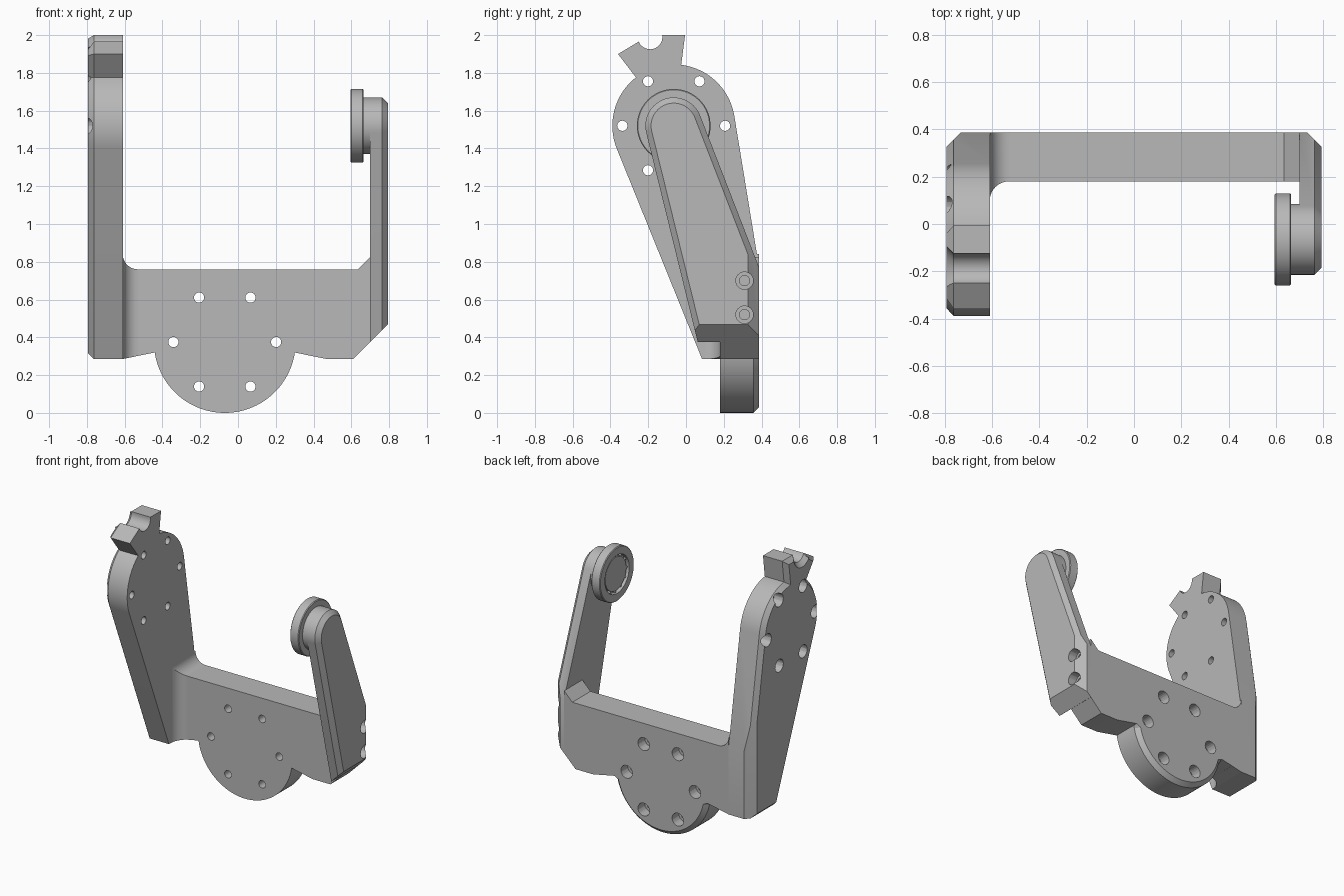
import bpy, bmesh, math
from mathutils import Vector

if "Cube" in bpy.data.objects:
    bpy.data.objects.remove(bpy.data.objects["Cube"], do_unlink=True)

grey = bpy.data.materials.new("machined grey")
grey.use_nodes = True
GREY = (0.48, 0.48, 0.48, 1)
grey.diffuse_color = GREY
grey.node_tree.nodes["Principled BSDF"].inputs["Base Color"].default_value = GREY

PIVOT = (-0.065, 1.52)      # arm pivot in y, z
HUB = (-0.07, 0.375)        # base disc centre in x, z
SIDE = 0.793                # outer faces of both arms
BACK = 0.387                # back face of the frame


def place(axis, u, v, h):
    """Profile point u, v at height h along the axis."""
    return Vector((h, u, v)) if axis == "X" else Vector((u, h, v))


def arc(c, r, start, end, n):
    """Points on an arc, angles in degrees."""
    angles = [math.radians(start + (end - start) * i / n) for i in range(n + 1)]
    return [(c[0] + r * math.cos(a), c[1] + r * math.sin(a)) for a in angles]


def tangent(c, r, p, side):
    """Angle at which the line from p touches a circle."""
    d = Vector(p) - Vector(c)
    return math.degrees(math.atan2(d.y, d.x) + side * math.acos(r / d.length))


def loft(bm, rings):
    """Skin a stack of closed rings and cap both ends."""
    rows = [[bm.verts.new(p) for p in ring] for ring in rings]
    n = len(rows[0])
    for a, b in zip(rows, rows[1:]):
        for i in range(n):
            j = (i + 1) % n
            bm.faces.new((a[i], a[j], b[j], b[i]))
    bm.faces.new(rows[0])
    bm.faces.new(rows[-1])
    bmesh.ops.recalc_face_normals(bm, faces=bm.faces)


def prism(outline, axis, start, end):
    bm = bmesh.new()
    loft(bm, [[place(axis, u, v, h) for u, v in outline] for h in (start, end)])
    return bm


def turned(bm, profile, centre, axis, n=32):
    """Turned solid from radius, height pairs."""
    loft(bm, [[place(axis, u, v, h) for u, v in arc(centre, r, 0, 360, n)[:-1]]
              for r, h in profile])


def chamfer(bm, rule, width=0.03):
    """Bevel the edges whose two ends both satisfy the rule."""
    edges = [e for e in bm.edges if all(rule(v.co) for v in e.verts)]
    bmesh.ops.bevel(bm, geom=edges, offset=width, segments=1,
                    affect="EDGES", clamp_overlap=False)


def slice_off(bm, point, normal):
    """Cut away everything past a plane and close the cut."""
    bmesh.ops.bisect_plane(bm, geom=bm.verts[:] + bm.edges[:] + bm.faces[:],
                           plane_co=point, plane_no=normal, clear_outer=True)
    bmesh.ops.edgeloop_fill(bm, edges=[e for e in bm.edges if e.is_boundary])
    bmesh.ops.recalc_face_normals(bm, faces=bm.faces)


def finish(bm, name, smooth=True):
    mesh = bpy.data.meshes.new(name)
    bm.to_mesh(mesh)
    bm.free()
    mesh.materials.append(grey)
    ob = bpy.data.objects.new(name, mesh)
    bpy.context.collection.objects.link(ob)
    if smooth:
        shade(ob)
    return ob


def shade(ob):
    bpy.ops.object.select_all(action="DESELECT")
    ob.select_set(True)
    bpy.context.view_layer.objects.active = ob
    bpy.ops.object.shade_smooth_by_angle(angle=math.radians(30))


def drill(ob, centres, axis, face, shoulder, end):
    """Counterbored holes from the face, through the shoulder, to the end."""
    bm = bmesh.new()
    for c in centres:
        turned(bm, [(0.046, face), (0.046, shoulder), (0.027, shoulder), (0.027, end)],
               c, axis, 24)
    cutter = finish(bm, "hole_cutter", False)
    cutter.hide_render = True
    mod = ob.modifiers.new("holes", "BOOLEAN")
    mod.operation = "DIFFERENCE"
    mod.solver = "EXACT"
    mod.object = cutter
    bpy.context.view_layer.objects.active = ob
    bpy.ops.object.modifier_apply(modifier=mod.name)
    bpy.data.objects.remove(cutter, do_unlink=True)
    shade(ob)


# Large arm with a round head and a notched tab
foot, heel = (0.085, 0.285), (BACK, 0.77)
R = 0.325
outline = [foot, (BACK, 0.285), heel]
outline += arc(PIVOT, R, tangent(PIVOT, R, heel, 1), 83, 20)
outline += [(-0.005, 2.0)]
outline += arc((-0.19, 1.99), 0.065, 9, -158, 12)
outline += [(-0.36, 1.9)]
outline += arc(PIVOT, R, 128, 360 + tangent(PIVOT, R, foot, -1), 20)
bm = prism(outline, "X", -SIDE, -0.61)
chamfer(bm, lambda p: p.x < -SIDE + 0.001)
slice_off(bm, (-0.733, BACK, 0), (-1, 1, 0))
large_arm = finish(bm, "large_arm")
drill(large_arm, arc(PIVOT, 0.272, 0, 300, 5), "X", -0.85, -0.72, -0.55)

# Base plate with the round mounting disc
bm = prism([(-0.53, 0.302)] + arc(HUB, 0.375, 188.5, 351.5, 48)
           + [(0.47, 0.285), (0.61, 0.285), (0.7, 0.375), (0.7, 0.825),
              (0.635, 0.76), (-0.53, 0.76)], "Y", 0.18, BACK)
chamfer(bm, lambda p: p.y > BACK - 0.001
        and (p.x - HUB[0]) ** 2 + (p.z - HUB[1]) ** 2 < 0.3755 ** 2)
base_plate = finish(bm, "base_plate")
drill(base_plate, arc(HUB, 0.272, 0, 300, 5), "Y", 0.45, 0.31, 0.1)

# Filleted root joining the plate to the large arm
bm = bmesh.new()
rings = []
for x, d in arc((-0.53, 0.08), 0.08, 180, 270, 10):
    low = 0.285 + (x + 0.61) * 0.21
    rings.append([(x, 0.18 - d, low), (x, BACK, low),
                  (x, BACK, 0.76 + d), (x, 0.18 - d, 0.76 + d)])
loft(bm, rings)
finish(bm, "filleted_root")

# Slim arm with a sloped underside
toe = (0.062, 0.375)
r = 0.15
outline = [toe, (BACK, 0.375), heel]
outline += arc(PIVOT, r, tangent(PIVOT, r, heel, 1),
               360 + tangent(PIVOT, r, toe, -1), 32)
bm = prism(outline, "X", 0.7, SIDE)
chamfer(bm, lambda p: p.x > SIDE - 0.001)
slice_off(bm, (0.733, BACK, 0), (1, 1, 0))
slice_off(bm, (0.611, 0, 0.285), (1, 0, -1))
slim_arm = finish(bm, "slim_arm")
drill(slim_arm, [(0.31, 0.7), (0.31, 0.52)], "X", 0.85, 0.73, 0.65)

# Pivot boss with a grooved bearing face
bm = bmesh.new()
turned(bm, [(0.15, 0.7), (0.15, 0.665), (0.19, 0.665), (0.195, 0.66),
            (0.195, 0.6), (0.19, 0.595), (0.138, 0.595), (0.138, 0.625),
            (0.12, 0.625), (0.12, 0.605)], PIVOT, "X", 64)
finish(bm, "pivot_boss")

# Bearing balls in the groove
bm = bmesh.new()
for u, v in arc(PIVOT, 0.129, 0, 330, 11):
    ball = bmesh.ops.create_uvsphere(bm, u_segments=12, v_segments=8, radius=0.01)
    bmesh.ops.translate(bm, verts=ball["verts"], vec=(0.615, u, v))
finish(bm, "bearing_balls")
